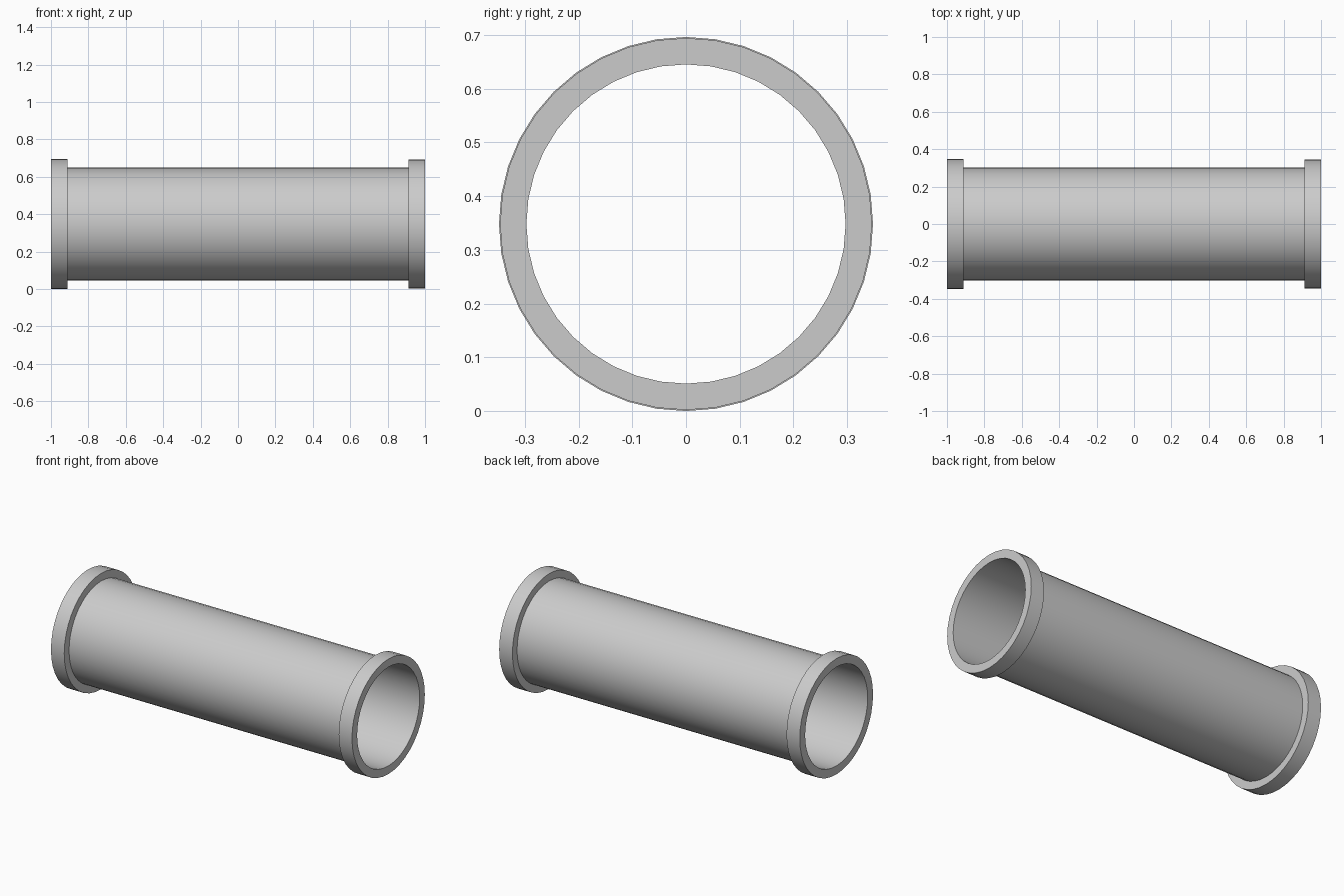
import bpy, bmesh
from math import sin, cos, tau, radians

if "Cube" in bpy.data.objects:
    bpy.data.objects.remove(bpy.data.objects["Cube"])

SIDES = 40
AXIS_Z = 0.348
INNER_R = 0.297


def ring(name, x0, x1, outer_r, inner_r=INNER_R):
    """Hollow ring swept around the pipe axis (along x)."""
    profile = [(x0, inner_r), (x0, outer_r), (x1, outer_r), (x1, inner_r)]
    bm = bmesh.new()
    loops = []
    for i in range(SIDES):
        a = tau * i / SIDES
        loops.append([bm.verts.new((x, r * sin(a), AXIS_Z + r * cos(a)))
                      for x, r in profile])
    for i in range(SIDES):
        p, q = loops[i], loops[(i + 1) % SIDES]
        for j in range(4):
            k = (j + 1) % 4
            bm.faces.new((p[j], p[k], q[k], q[j]))
    bmesh.ops.recalc_face_normals(bm, faces=bm.faces)
    mesh = bpy.data.meshes.new(name)
    bm.to_mesh(mesh)
    bm.free()
    obj = bpy.data.objects.new(name, mesh)
    bpy.context.collection.objects.link(obj)
    bpy.ops.object.select_all(action='DESELECT')
    obj.select_set(True)
    bpy.context.view_layer.objects.active = obj
    bpy.ops.object.shade_smooth_by_angle(angle=radians(30))
    return obj


# Thin-walled pipe, meeting the flanges end to end
ring("pipe_body", -0.912, 0.912, 0.302)

# Thick collar at each end
ring("left_flange", -1.0, -0.912, 0.348)
ring("right_flange", 0.912, 1.0, 0.346)
